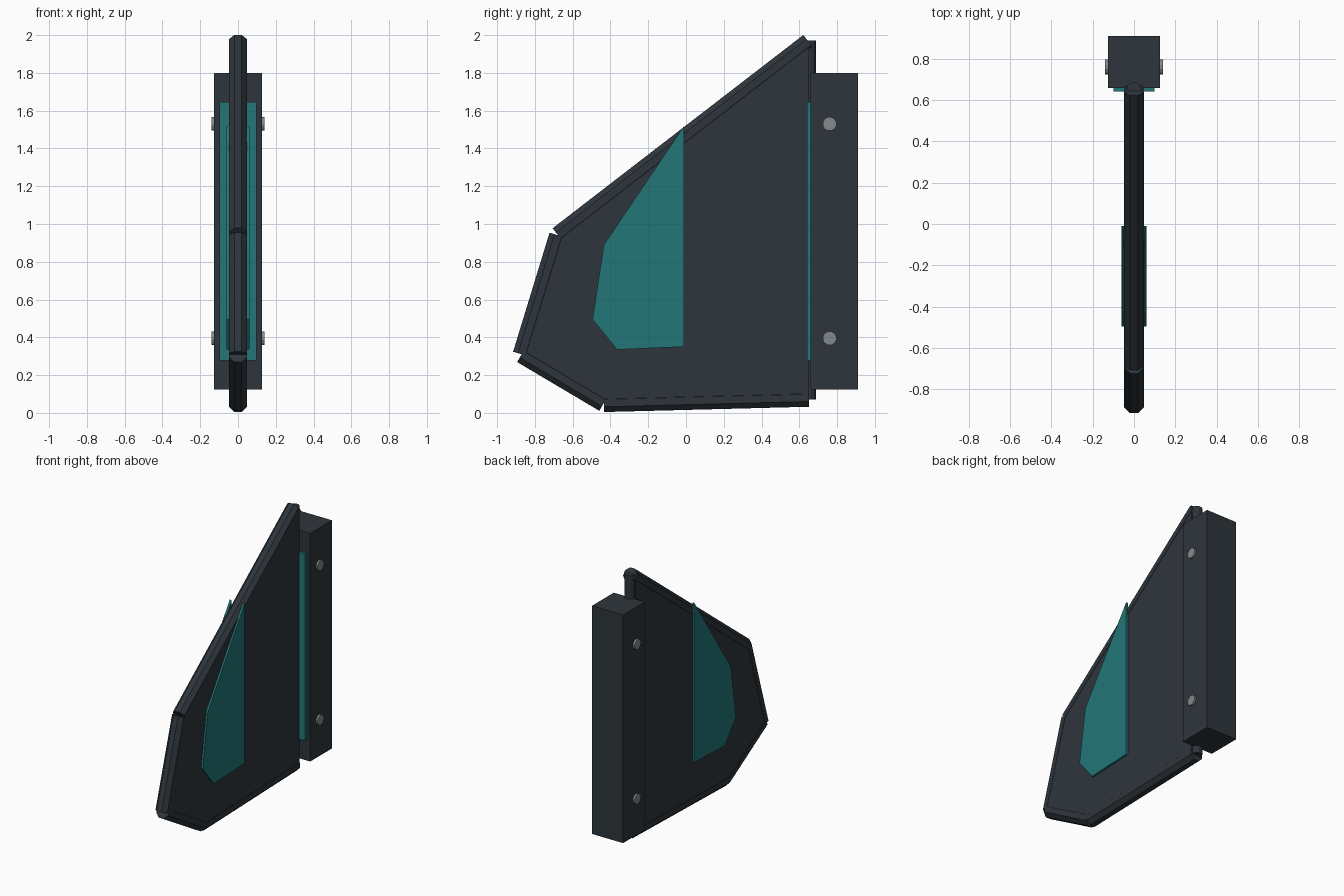
import bpy, bmesh, math
from mathutils import Vector

old = bpy.data.objects.get("Cube")
if old:
    bpy.data.objects.remove(old, do_unlink=True)


def material(name, rgb):
    m = bpy.data.materials.new(name)
    m.use_nodes = True
    m.diffuse_color = (*rgb, 1)
    bsdf = m.node_tree.nodes["Principled BSDF"]
    bsdf.inputs["Base Color"].default_value = (*rgb, 1)
    bsdf.inputs["Roughness"].default_value = 0.6
    return m


DARK = material("dark slate", (0.027, 0.036, 0.044))
TEAL = material("teal", (0.017, 0.18, 0.185))
STEEL = material("grey steel", (0.23, 0.255, 0.265))


def finish(name, bm, mat):
    bmesh.ops.recalc_face_normals(bm, faces=bm.faces)
    me = bpy.data.meshes.new(name)
    bm.to_mesh(me)
    bm.free()
    me.materials.append(mat)
    ob = bpy.data.objects.new(name, me)
    bpy.context.collection.objects.link(ob)
    return ob


def slab(name, outline, x0, x1, mat):
    """Extrude a (y, z) outline between two x positions."""
    bm = bmesh.new()
    face = bm.faces.new([bm.verts.new((x0, y, z)) for y, z in outline])
    ext = bmesh.ops.extrude_face_region(bm, geom=[face])["geom"]
    moved = [v for v in ext if isinstance(v, bmesh.types.BMVert)]
    bmesh.ops.translate(bm, verts=moved, vec=(x1 - x0, 0, 0))
    return finish(name, bm, mat)


def box(name, half_x, y0, y1, z0, z1, mat):
    return slab(name, [(y0, z0), (y1, z0), (y1, z1), (y0, z1)], -half_x, half_x, mat)


def rod(name, a, b, apothem, sides, mat):
    """Prism from a to b with a flat side turned along x where possible."""
    a, b = Vector(a), Vector(b)
    axis = (b - a).normalized()
    u = Vector((0, 1, 0)) if abs(axis.x) > 0.9 else Vector((1, 0, 0))
    w = axis.cross(u)
    r = apothem / math.cos(math.pi / sides)
    bm = bmesh.new()
    rings = []
    for p in (a, b):
        ring = []
        for i in range(sides):
            t = (i + 0.5) * math.tau / sides
            ring.append(bm.verts.new(p + r * (math.cos(t) * u + math.sin(t) * w)))
        rings.append(ring)
        bm.faces.new(ring)
    for i in range(sides):
        j = (i + 1) % sides
        bm.faces.new((rings[0][i], rings[0][j], rings[1][j], rings[1][i]))
    return finish(name, bm, mat)


# Main fin plate
fin = [(0.65, 1.963), (-0.677, 0.94), (-0.87, 0.31), (-0.435, 0.052), (0.65, 0.08)]
slab("fin_plate", fin, -0.046, 0.046, DARK)

# Octagonal edge trims, one per outer edge
trims = ["upper_trim", "front_trim", "lower_front_trim", "bottom_trim"]
for name, p, q in zip(trims, fin, fin[1:]):
    rod(name, (0, *p), (0, *q), 0.0475, 8, DARK)

# Hinge post along the rear edge
rod("hinge_post", (0, 0.65, 0.07), (0, 0.65, 1.972), 0.037, 12, DARK)

# Raised side panels
panel = [(-0.01, 1.52), (-0.435, 0.89), (-0.495, 0.495), (-0.365, 0.335), (-0.01, 0.35)]
for side, s in (("left", 1), ("right", -1)):
    slab(side + "_side_panel", panel, 0.044 * s, 0.06 * s, TEAL)

# Rear spine and its coloured front strip
box("rear_spine", 0.126, 0.658, 0.91, 0.125, 1.80, DARK)
box("spine_strip", 0.098, 0.64, 0.66, 0.277, 1.647, TEAL)

# Bolts through the spine
for name, z in (("lower_bolt", 0.395), ("upper_bolt", 1.53)):
    rod(name, (-0.14, 0.76, z), (0.14, 0.76, z), 0.036, 12, STEEL)
